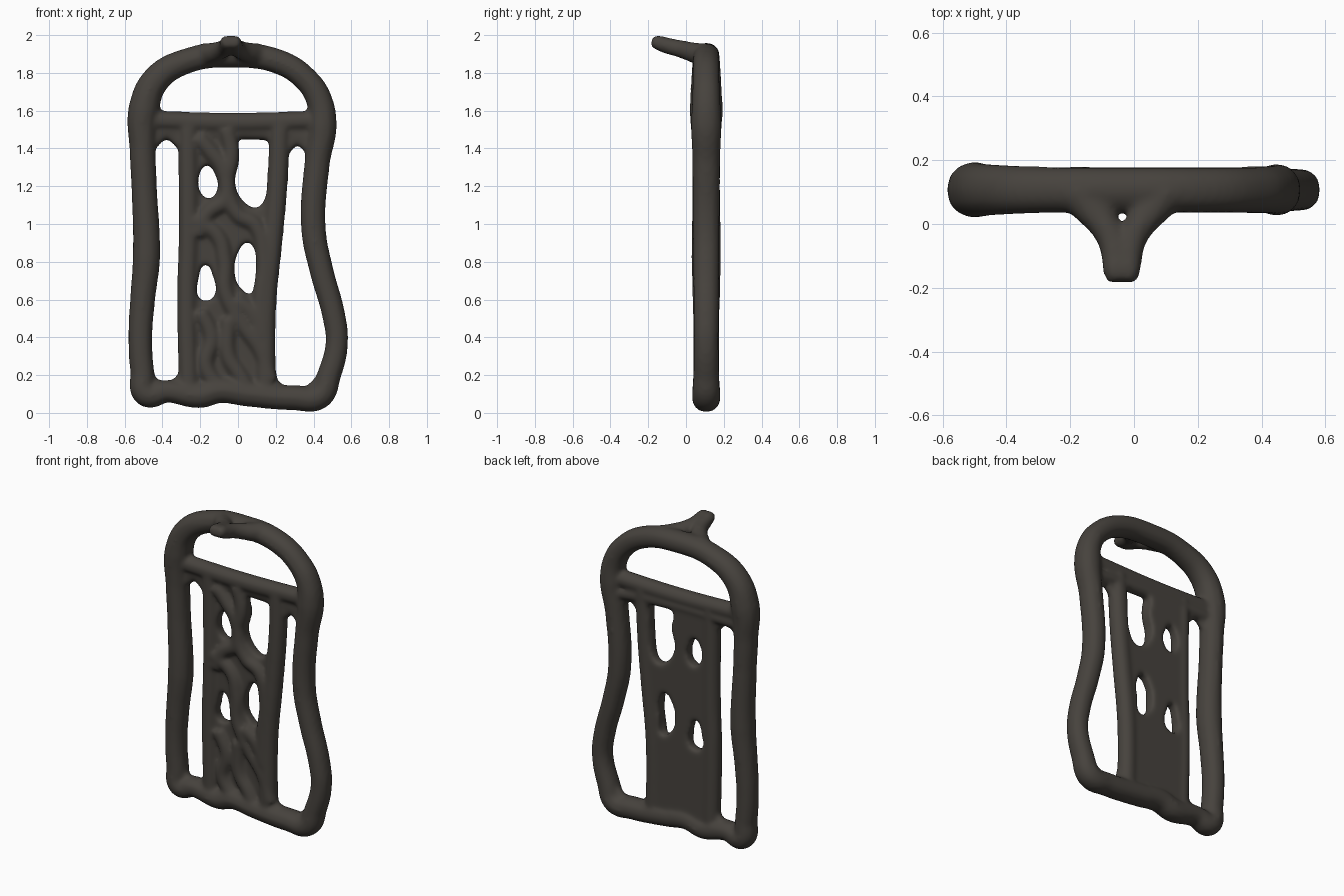
import bpy
import bmesh

cube = bpy.data.objects.get("Cube")
if cube:
    bpy.data.objects.remove(cube, do_unlink=True)

MID_Y = 0.107   # middle of the casting's thickness
merged = bmesh.new()


def add_spline(curve, points, closed):
    """Smooth spline through (x, y, z, radius) points."""
    spline = curve.splines.new('BEZIER')
    spline.bezier_points.add(len(points) - 1)
    spline.use_cyclic_u = closed
    spline.resolution_u = 8
    for knot, (x, y, z, radius) in zip(spline.bezier_points, points):
        knot.co = (x, y, z)
        knot.radius = radius
    for knot in spline.bezier_points:
        knot.handle_left_type = knot.handle_right_type = 'AUTO'


def merge_curve(curve, shift_y=None):
    """Turn a curve into mesh and add it to the casting."""
    helper = bpy.data.objects.new(curve.name, curve)
    bpy.context.collection.objects.link(helper)
    if shift_y is not None:
        helper.rotation_euler.x = 1.5707963
        helper.location.y = shift_y
    bpy.context.view_layer.update()
    evaluated = helper.evaluated_get(bpy.context.evaluated_depsgraph_get())
    mesh = bpy.data.meshes.new_from_object(evaluated)
    mesh.transform(helper.matrix_world)
    merged.from_mesh(mesh)
    bpy.data.objects.remove(helper, do_unlink=True)
    bpy.data.curves.remove(curve)
    bpy.data.meshes.remove(mesh)


def tube(name, points, closed=False):
    curve = bpy.data.curves.new(name, 'CURVE')
    curve.dimensions = '3D'
    curve.bevel_depth = 1
    curve.bevel_resolution = 4
    curve.use_fill_caps = True
    add_spline(curve, points, closed)
    merge_curve(curve)


def bar(name, path, radius, y=MID_Y):
    tube(name, [(x, y, z, radius) for x, z in path])


# Outer frame: arched handle, wavy side rails and bottom rail,
# doubled in depth for a slightly flattened section
frame = [
    (-.485, .1, .07), (-.507, .22, .064), (-.517, .4, .064),
    (-.505, .6, .067), (-.485, .82, .074), (-.497, 1.2, .068),
    (-.505, 1.4, .07), (-.5, 1.6, .083), (-.435, 1.763, .075),
    (-.265, 1.865, .067), (-.04, 1.893, .066), (.22, 1.857, .066),
    (.365, 1.76, .066), (.43, 1.655, .07), (.447, 1.52, .077),
    (.42, 1.33, .068), (.4, .97, .066), (.443, .75, .064),
    (.506, .52, .062), (.523, .37, .06), (.482, .2, .064),
    (.43, .088, .07), (.3, .08, .067), (.05, .1, .067), (-.1, .118, .067),
    (-.2, .092, .068), (-.38, .115, .06),
]
for depth in (.101, .113):
    tube("outer_frame", [(x, depth, z, r) for x, z, r in frame], closed=True)

# Crossbar under the handle, with a thinner lip below it
bar("crossbar", [(-.5, 1.55), (-.05, 1.538), (.44, 1.548)], .053)
bar("crossbar_lip", [(-.48, 1.485), (.15, 1.483), (.42, 1.455)], .042, .118)

# Uprights on both sides of the centre panel
bar("right_upright", [(-.265, 1.52), (-.262, .9), (-.27, .65), (-.26, .1)], .054)
bar("left_upright", [(.222, 1.52), (.207, 1.2), (.18, .9), (.15, .6),
                     (.144, .35), (.15, .1)], .056)

# Fillets in the corners of the two long side slots
slot_corners = [(-.45, .165, 1, 1), (-.318, .165, -1, 1),
                (-.435, 1.44, 1, -1), (-.32, 1.44, -1, -1),
                (.2, .145, 1, 1), (.405, .145, -1, 1),
                (.275, 1.42, 1, -1), (.355, 1.42, -1, -1)]
for x, z, sx, sz in slot_corners:
    bar("fillet", [(x + sx * .03, z - sz * .03),
                   (x - sx * .03, z + sz * .03)], .03)

# Centre panel with four openings
panel = bpy.data.curves.new("centre_panel", 'CURVE')
panel.dimensions = '2D'
panel.fill_mode = 'BOTH'
panel.extrude = .034
outline = panel.splines.new('POLY')
corners = [(-.27, .09), (.15, .09), (.15, .6), (.21, 1.5), (-.27, 1.5)]
outline.points.add(len(corners) - 1)
outline.use_cyclic_u = True
for point, (x, z) in zip(outline.points, corners):
    point.co = (x, z, 0, 1)
openings = [
    [(-.205, 1.26), (-.165, 1.31), (-.12, 1.26), (-.11, 1.18),
     (-.15, 1.135), (-.2, 1.17)],
    [(0, 1.45), (.06, 1.47), (.155, 1.455), (.167, 1.34), (.15, 1.155),
     (.1, 1.087), (.035, 1.115), (-.015, 1.21), (.006, 1.34)],
    [(.008, .865), (.05, .903), (.087, .865), (.093, .73), (.07, .63),
     (.02, .655), (-.015, .72)],
    [(-.21, .705), (-.17, .785), (-.135, .73), (-.123, .625),
     (-.165, .593), (-.21, .615)],
]
for hole in openings:
    add_spline(panel, [(x, z, 0, 1) for x, z in hole], True)
merge_curve(panel, .119)

# Twisted strands flowing down the panel
strands = [
    [(-.06, 1.5), (-.035, 1.38), (-.06, 1.2), (0, 1.05), (.09, .995),
     (.138, .8), (.12, .6), (.14, .4)],
    [(-.23, 1.02), (-.11, .94), (-.07, .8), (-.065, .64), (.03, .46),
     (.12, .33), (.17, .17)],
    [(-.21, 1.46), (-.15, 1.39), (-.075, 1.28), (-.07, 1.13), (-.16, 1.06),
     (-.22, .94)],
    [(-.2, .54), (-.14, .4), (-.17, .25), (-.07, .1)],
    [(-.05, .5), (-.05, .3), (.01, .2), (.06, .11)],
    [(-.01, .6), (.07, .53), (.13, .4)],
]
for path in strands:
    bar("strand", path, .044, .093)

# Flattened hook reaching forward from the top of the handle
hook = [
    (.1, 1.893, .066, .14), (.05, 1.905, .056, .1), (0, 1.919, .05, .058),
    (-.05, 1.932, .046, .032), (-.1, 1.944, .044, .022),
    (-.15, 1.96, .04, .02), (-.182, 1.967, .028, .018),
]
for side in (-1, 1):
    tube("hook", [(-.038 + side * spread, y, z, r) for y, z, r, spread in hook])

# Fuse everything into one soft-edged casting
bmesh.ops.remove_doubles(merged, verts=merged.verts, dist=.0001)
mesh = bpy.data.meshes.new("cast_grille")
merged.to_mesh(mesh)
merged.free()
grille = bpy.data.objects.new("cast_grille", mesh)
bpy.context.collection.objects.link(grille)

remesh = grille.modifiers.new("fuse", 'REMESH')
remesh.mode = 'VOXEL'
remesh.voxel_size = .012
remesh.use_smooth_shade = True
soften = grille.modifiers.new("soften", 'SMOOTH')
soften.factor = .5
soften.iterations = 10

# Dark cast metal
metal = bpy.data.materials.new("dark_brown_iron")
metal.use_nodes = True
colour = (.062, .055, .047, 1)
metal.diffuse_color = colour
metal.node_tree.nodes["Principled BSDF"].inputs["Base Color"].default_value = colour
mesh.materials.append(metal)
